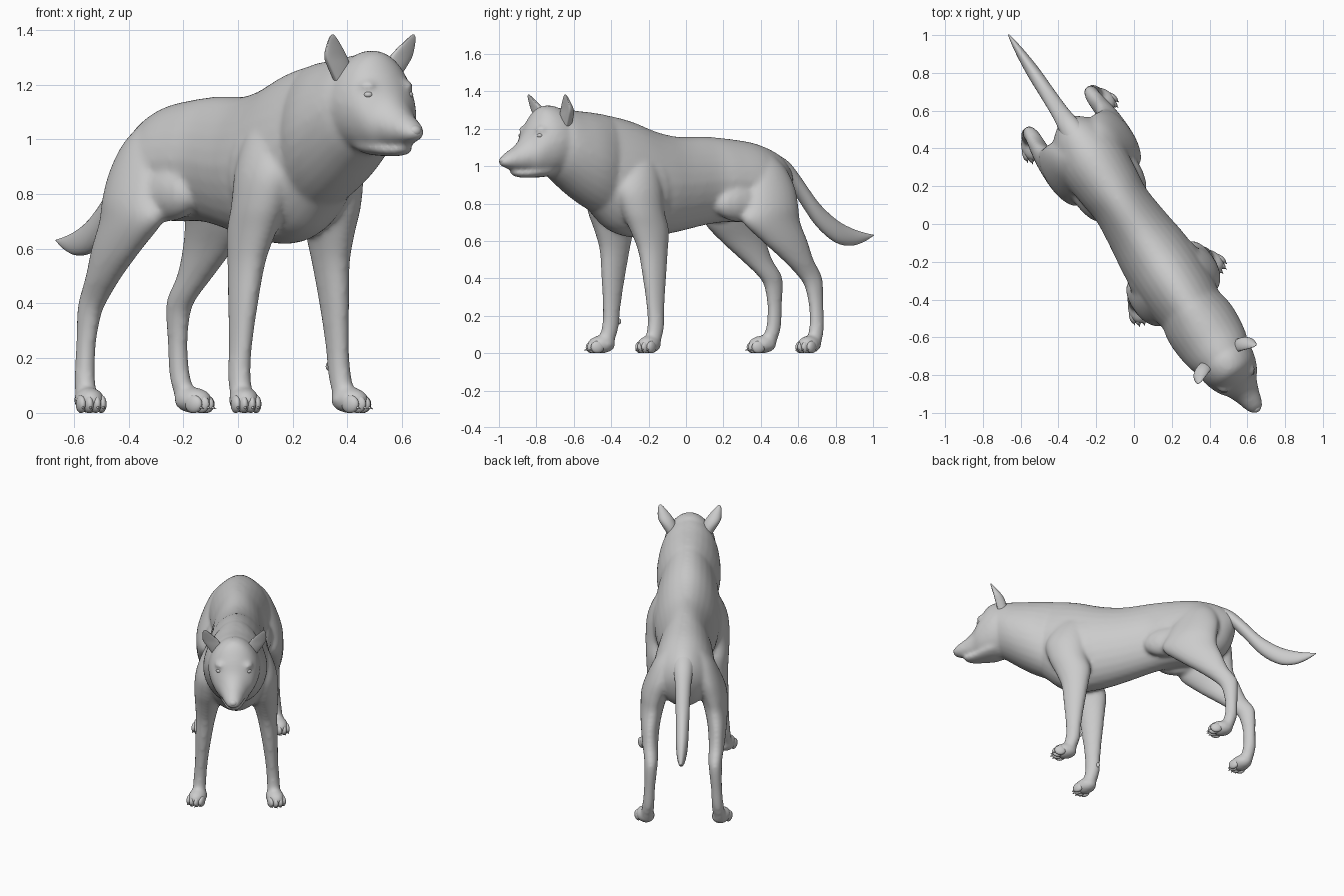
import bpy, bmesh, math
from mathutils import Matrix

HEADING = math.radians(33.55)   # the animal stands diagonally; local -Y is forward


def finish(bm, name):
    bmesh.ops.recalc_face_normals(bm, faces=bm.faces)
    for f in bm.faces:
        f.smooth = True
    me = bpy.data.meshes.new(name)
    bm.to_mesh(me)
    bm.free()
    ob = bpy.data.objects.new(name, me)
    bpy.context.collection.objects.link(ob)
    ob.rotation_euler.z = HEADING
    return ob


def spline(rows, k=4):
    out = []
    n = len(rows)
    for i in range(n - 1):
        p0, p1, p2, p3 = (rows[max(0, min(n - 1, i + j))] for j in (-1, 0, 1, 2))
        for q in range(k):
            u = q / k
            out.append([0.5 * (2 * b + (c - a) * u + (2 * a - 5 * b + 4 * c - d) * u * u
                               + (3 * b - a - 3 * c + d) * u ** 3)
                        for a, b, c, d in zip(p0, p1, p2, p3)])
    out.append(list(rows[-1]))
    return out


def skin(bm, rings):
    vs = [[bm.verts.new(p) for p in r] for r in rings]
    n = len(vs[0])
    for a, b in zip(vs, vs[1:]):
        for i in range(n):
            j = (i + 1) % n
            bm.faces.new((a[i], a[j], b[j], b[i]))
    bm.faces.new(vs[0])
    bm.faces.new(vs[-1])


def loft_along(bm, rows, taper=0.0, n=28):
    """Upright sections: (forward, top, bottom, half width)."""
    rings = []
    for s, top, bot, w in spline(rows):
        ring = []
        for i in range(n):
            a = 2 * math.pi * i / n
            c, h = math.cos(a), math.sin(a)
            ring.append((w * c * (1 - taper * max(h, 0)), -s,
                         (top + bot) / 2 + (top - bot) / 2 * h))
        rings.append(ring)
    skin(bm, rings)


def loft_up(bm, rows, side, cup=1.0, n=24):
    """Level sections: (height, forward, sideways, half length, half width)."""
    rings = []
    for z, s, t, a, b in spline(rows):
        ring = []
        for i in range(n):
            g = 2 * math.pi * i / n
            f = a * math.sin(g)
            ring.append((side * (t + b * math.cos(g)), -(s + (f * cup if f > 0 else f)), z))
        rings.append(ring)
    skin(bm, rings)


def blob(bm, centre, radii, mat=Matrix()):
    m = mat @ Matrix.Translation(centre) @ Matrix.Diagonal((*radii, 1))
    bmesh.ops.create_uvsphere(bm, u_segments=16, v_segments=10, radius=1, matrix=m)


TORSO = [(-.66, .99, .88, .04), (-.62, 1.035, .78, .095), (-.55, 1.08, .72, .15),
         (-.42, 1.125, .70, .185), (-.25, 1.148, .70, .172), (-.12, 1.157, .685, .158),
         (.05, 1.157, .65, .175), (.2, 1.185, .625, .195), (.35, 1.237, .618, .2),
         (.48, 1.267, .655, .19), (.58, 1.277, .74, .165), (.66, 1.25, .82, .10)]
NECK = [(.45, 1.24, .76, .14), (.52, 1.274, .73, .17), (.62, 1.288, .77, .192),
        (.72, 1.298, .83, .19), (.82, 1.312, .905, .172), (.88, 1.305, .95, .14)]
HEAD = [(.78, 1.28, .98, .12), (.84, 1.318, .95, .155), (.90, 1.325, .943, .155),
        (.95, 1.305, .943, .142), (1.0, 1.235, .955, .12), (1.04, 1.16, .966, .09),
        (1.09, 1.11, .975, .069), (1.14, 1.08, .985, .053), (1.175, 1.055, .997, .039),
        (1.19, 1.03, 1.008, .02)]
JAW = [(.88, 1.03, .95, .09), (.93, 1.02, .94, .095), (1.0, 1.0, .938, .075),
       (1.05, .985, .938, .055), (1.09, .982, .943, .042), (1.12, .98, .957, .022)]
FRONT_LEG = [(1.12, .34, .09, .05, .03), (1.0, .38, .12, .112, .078), (.88, .40, .148, .138, .095),
             (.76, .385, .163, .125, .09), (.66, .35, .173, .115, .077),
             (.55, .335, .185, .088, .06), (.40, .335, .2, .068, .048),
             (.25, .336, .212, .051, .039), (.14, .34, .22, .047, .039),
             (.07, .36, .225, .045, .04), (.03, .37, .228, .04, .035)]
HIND_LEG = [(1.05, -.44, .085, .07, .035), (.98, -.45, .10, .12, .075), (.88, -.445, .137, .155, .085),
            (.78, -.43, .17, .17, .085), (.70, -.425, .187, .178, .075),
            (.60, -.50, .2, .142, .06), (.50, -.585, .2, .096, .049),
            (.42, -.66, .193, .075, .042), (.36, -.69, .195, .055, .039),
            (.25, -.702, .201, .041, .034), (.14, -.70, .208, .041, .036),
            (.07, -.68, .217, .043, .038), (.03, -.665, .222, .038, .035)]
TAIL = [(-.54, 1.08, .97, .07), (-.64, 1.03, .92, .055), (-.72, .95, .83, .045),
        (-.84, .81, .68, .04), (-.96, .715, .592, .036), (-1.06, .668, .575, .027),
        (-1.14, .645, .595, .016), (-1.203, .633, .628, .003)]
EAR = [(1.19, .85, .085, .045, .035), (1.26, .86, .12, .05, .045), (1.30, .867, .142, .044, .046),
       (1.335, .878, .158, .03, .034), (1.37, .89, .173, .013, .016), (1.383, .893, .177, .003, .004)]


def paw_frame(side, s, t):
    return Matrix.Translation((side * t, -s, 0)) @ Matrix.Rotation(side * math.radians(20), 4, 'Z')


PAWS = (("front_toes_", .39, .232), ("hind_toes_", -.64, .228))

# body: torso, neck, head, legs and paws fused into one smooth skin
bm = bmesh.new()
loft_along(bm, TORSO, 0.14)
loft_along(bm, NECK, 0.08)
loft_along(bm, HEAD, 0.1)
loft_along(bm, JAW)
for side in (-1, 1):
    loft_up(bm, FRONT_LEG, side)
    loft_up(bm, HIND_LEG, side)
    blob(bm, (side * .08, -.98, 1.195), (.035, .035, .022))   # brow
    blob(bm, (side * .125, .27, .80), (.075, .17, .10))       # flank in front of the thigh
    blob(bm, (side * .125, -.33, .88), (.085, .2, .18))       # shoulder muscle
    for _, s, t in PAWS:
        blob(bm, (0, .0, .046), (.056, .078, .048), paw_frame(side, s, t))
body = finish(bm, "body")
rm = body.modifiers.new("fuse", 'REMESH')
rm.mode = 'VOXEL'
rm.voxel_size = 0.011
rm.use_smooth_shade = True
sm = body.modifiers.new("soften", 'SMOOTH')
sm.factor = 0.5
sm.iterations = 12

# tail
bm = bmesh.new()
loft_along(bm, TAIL)
finish(bm, "tail")

# nose
bm = bmesh.new()
blob(bm, (0, -1.168, 1.03), (.027, .024, .022))
finish(bm, "nose")

for side, label in ((-1, "right"), (1, "left")):
    # ears, hollowed toward the front
    bm = bmesh.new()
    loft_up(bm, EAR, side, cup=0.25)
    finish(bm, "ear_" + label)

    # eyes
    bm = bmesh.new()
    blob(bm, (side * .088, -.995, 1.163), (.018, .018, .013))
    finish(bm, "eye_" + label)

    # dewclaws
    bm = bmesh.new()
    blob(bm, (side * .2, -.298, .17), (.009, .014, .016))
    finish(bm, "dewclaw_" + label)

    # toes and claws, turned slightly outward
    for part, s, t in PAWS:
        bm = bmesh.new()
        m = paw_frame(side, s, t)
        for x, y in ((-.038, -.03), (-.014, -.045), (.014, -.045), (.038, -.03)):
            blob(bm, (x, y, .032), (.018, .037, .033), m)
            claw = (m @ Matrix.Translation((x, y - .036, .018))
                    @ Matrix.Rotation(math.radians(110), 4, 'X'))
            bmesh.ops.create_cone(bm, cap_ends=True, segments=8, radius1=.007, radius2=.001,
                                  depth=.022, matrix=claw)
        for v in bm.verts:
            v.co.z = max(v.co.z, 0)
        finish(bm, part + label)
